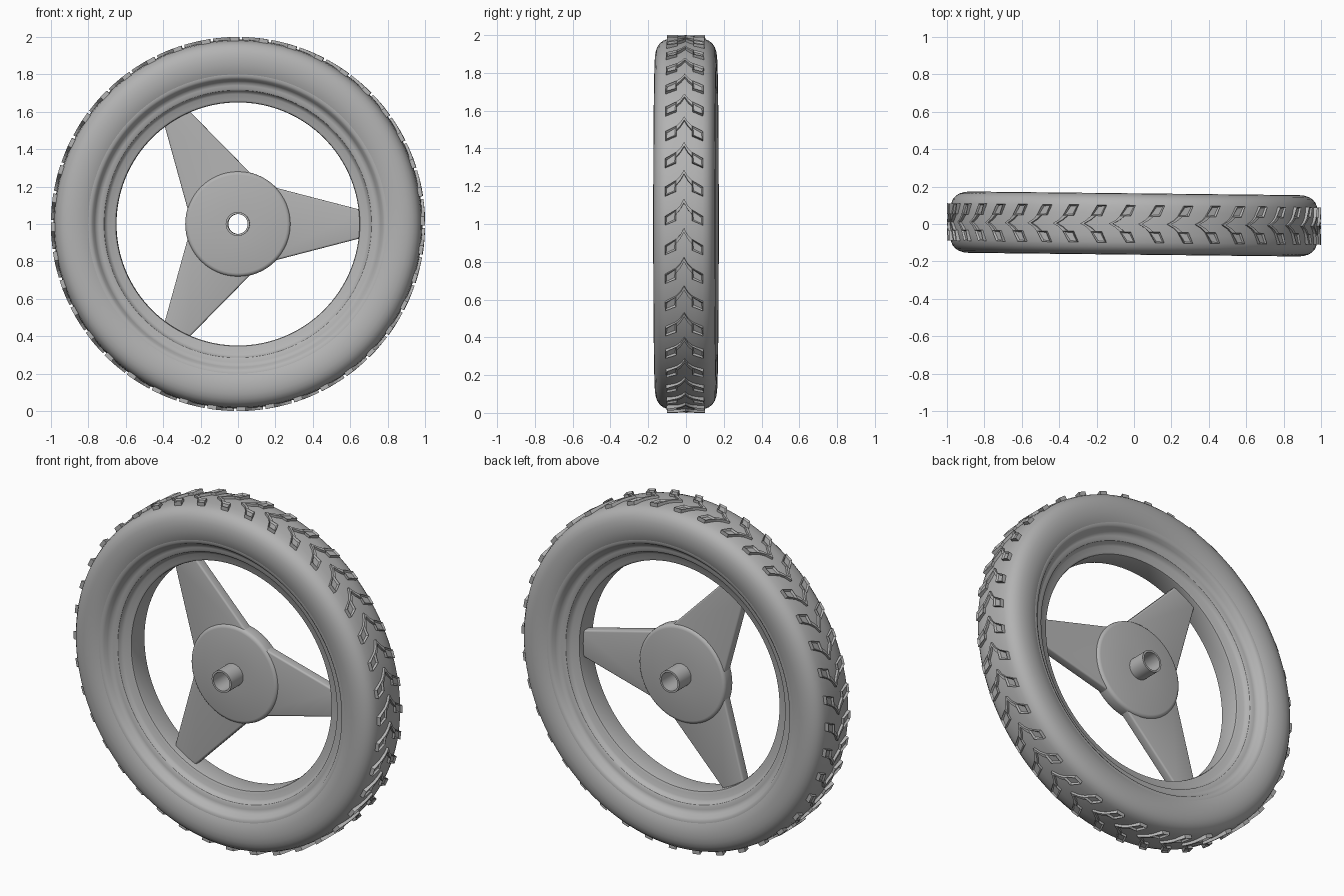
import bpy, bmesh
from math import sin, cos, pi, radians
from mathutils import Matrix, Vector

cube = bpy.data.objects.get("Cube")
if cube:
    bpy.data.objects.remove(cube, do_unlink=True)

grey = bpy.data.materials.new("plain grey")
grey.use_nodes = True
GREY = (0.45, 0.45, 0.45, 1)
grey.diffuse_color = GREY
grey.node_tree.nodes["Principled BSDF"].inputs["Base Color"].default_value = GREY

# The whole wheel is turned very slightly about the vertical axis
PLACE = Matrix.Translation((0, 0, 1)) @ Matrix.Rotation(-0.011, 4, 'Z')


def finish(name, bm, smooth_angle=None):
    bmesh.ops.recalc_face_normals(bm, faces=bm.faces)
    mesh = bpy.data.meshes.new(name)
    bm.to_mesh(mesh)
    bm.free()
    mesh.materials.append(grey)
    obj = bpy.data.objects.new(name, mesh)
    bpy.context.collection.objects.link(obj)
    obj.matrix_world = PLACE
    if smooth_angle:
        bpy.ops.object.select_all(action='DESELECT')
        obj.select_set(True)
        bpy.context.view_layer.objects.active = obj
        bpy.ops.object.shade_smooth_by_angle(angle=radians(smooth_angle))
    return obj


def polar(r, angle, y):
    return Vector((r * cos(angle), y, r * sin(angle)))


def mirrored(half):
    """Complete a (radius, y) half profile that ends at y = 0."""
    back = [(r, -y) for r, y in reversed(half) if y != 0]
    return half + back


def lathe(name, profile, steps, closed=False, smooth_angle=35):
    bm = bmesh.new()
    rings = [[bm.verts.new(polar(r, 2 * pi * i / steps, y)) for r, y in profile]
             for i in range(steps)]
    count = len(profile)
    for i in range(steps):
        a, b = rings[i], rings[(i + 1) % steps]
        for j in range(count if closed else count - 1):
            k = (j + 1) % count
            bm.faces.new((a[j], a[k], b[k], b[j]))
    return finish(name, bm, smooth_angle)


# Tyre carcass
lathe("tyre", mirrored([
    (0.80, 0.148), (0.82, 0.156), (0.85, 0.162), (0.88, 0.164), (0.91, 0.161),
    (0.935, 0.153), (0.955, 0.14), (0.97, 0.122), (0.979, 0.098),
    (0.984, 0.06), (0.986, 0)]), 128)

# Stepped rim with a flat well in the middle
lathe("rim", mirrored([
    (0.80, 0.148), (0.787, 0.147), (0.775, 0.138), (0.765, 0.12), (0.755, 0.108),
    (0.74, 0.103), (0.725, 0.102), (0.715, 0.096), (0.708, 0.08),
    (0.695, 0.07), (0.665, 0.066), (0.653, 0.06), (0.65, 0.05), (0.65, 0)]), 128)

# Hub disc with rounded edges, and the axle tube through it
lathe("hub_disc", mirrored([
    (0.055, 0.042), (0.262, 0.042), (0.272, 0.039), (0.279, 0.032),
    (0.282, 0.022), (0.282, 0)]), 64)
lathe("axle_tube", [(0.053, -0.15), (0.064, -0.15), (0.064, 0.15), (0.053, 0.15)],
      40, closed=True)

# Three tapering spokes
for n in range(3):
    bm = bmesh.new()
    outline = [(0.1, -0.22), (0.655, -0.076), (0.655, 0.076), (0.1, 0.22)]
    face = bm.faces.new([bm.verts.new((x, -0.028, z)) for x, z in outline])
    grown = bmesh.ops.extrude_face_region(bm, geom=[face], use_keep_orig=True)
    top = [v for v in grown["geom"] if isinstance(v, bmesh.types.BMVert)]
    bmesh.ops.translate(bm, verts=top, vec=(0, 0.056, 0))
    bmesh.ops.recalc_face_normals(bm, faces=bm.faces)
    long_edges = [e for e in bm.edges
                  if abs(e.verts[0].co.x - e.verts[1].co.x) > 0.1]
    bmesh.ops.bevel(bm, geom=long_edges, offset=0.01, segments=3,
                    profile=0.5, affect='EDGES')
    bmesh.ops.rotate(bm, verts=bm.verts, matrix=Matrix.Rotation(-n * 2 * pi / 3, 3, 'Y'))
    finish("spoke_%d" % (n + 1), bm, 35)

# Chevron tread: thin curved arms from the middle to framed outer pads
LUGS, BASE, CROWN = 40, 0.95, 1.0
arm = [(0.0, 0.05, 0.072), (0.02, 0.014, 0.036), (0.042, -0.012, 0.013)]
pad = [(0.042, -0.045, 0.013), (0.1, -0.07, -0.022)]
bm = bmesh.new()
for i in range(LUGS):
    start = 0.22 + 2 * pi * i / LUGS
    for side in (-1, 1):
        for strip in (arm, pad):
            rows = [[bm.verts.new(polar(BASE, start + s, side * y)) for s in (lo, hi)]
                    for y, lo, hi in strip]
            for (a, b), (c, d) in zip(rows, rows[1:]):
                bm.faces.new((a, b, d, c) if side > 0 else (b, a, c, d))
grown = bmesh.ops.extrude_face_region(bm, geom=list(bm.faces), use_keep_orig=False)
tops = [f for f in grown["geom"] if isinstance(f, bmesh.types.BMFace)]
for v in {v for f in tops for v in f.verts}:
    v.co.x *= CROWN / BASE
    v.co.z *= CROWN / BASE
bmesh.ops.recalc_face_normals(bm, faces=bm.faces)
pads = [f for f in tops if abs(f.calc_center_median().y) > 0.06]
bmesh.ops.inset_individual(bm, faces=pads, thickness=0.01, depth=0)
for v in {v for f in pads for v in f.verts}:
    v.co.x *= 0.99
    v.co.z *= 0.99
finish("tread_lugs", bm)
